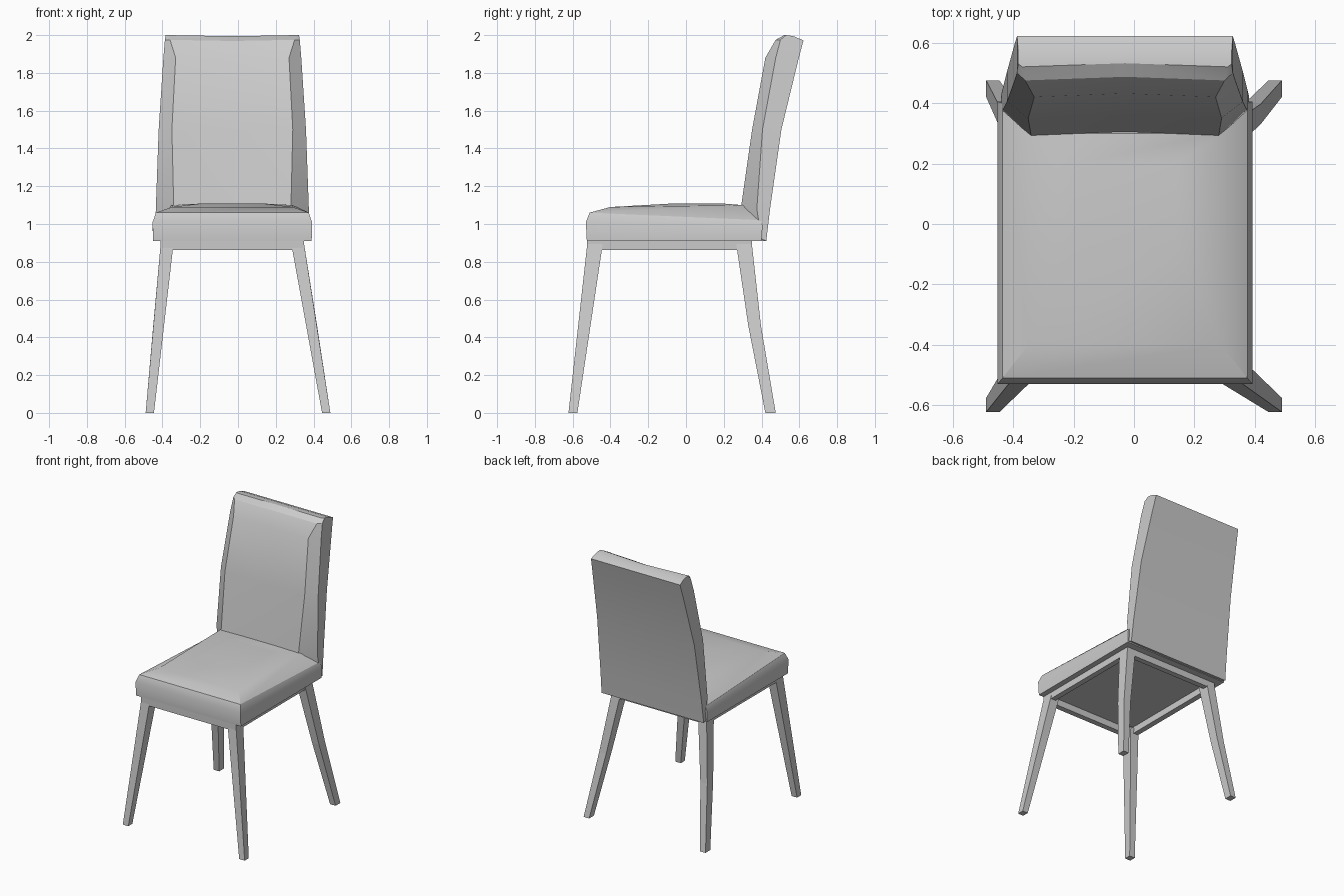
import bpy
import bmesh
import math

old = bpy.data.objects.get("Cube")
if old:
    bpy.data.objects.remove(old, do_unlink=True)

CX = -0.03  # centre line of the upholstery and frame

grey = bpy.data.materials.new("plain grey")
grey.use_nodes = True
colour = (0.6, 0.6, 0.6, 1)
grey.diffuse_color = colour
grey.node_tree.nodes["Principled BSDF"].inputs["Base Color"].default_value = colour


def loft(name, rings, smooth=None):
    """Skin a stack of equal-sized closed rings and cap both ends."""
    bm = bmesh.new()
    rows = [[bm.verts.new(p) for p in ring] for ring in rings]
    for a, b in zip(rows, rows[1:]):
        for i in range(len(a)):
            j = (i + 1) % len(a)
            bm.faces.new((a[i], a[j], b[j], b[i]))
    bm.faces.new(rows[0][::-1])
    bm.faces.new(rows[-1])
    bmesh.ops.recalc_face_normals(bm, faces=bm.faces)
    mesh = bpy.data.meshes.new(name)
    bm.to_mesh(mesh)
    bm.free()
    mesh.materials.append(grey)
    ob = bpy.data.objects.new(name, mesh)
    bpy.context.collection.objects.link(ob)
    if smooth:
        bpy.ops.object.select_all(action="DESELECT")
        ob.select_set(True)
        bpy.context.view_layer.objects.active = ob
        bpy.ops.object.shade_smooth_by_angle(angle=math.radians(smooth))
    return ob


def rect(x0, x1, y0, y1, z_front, z_rear=None):
    z_rear = z_front if z_rear is None else z_rear
    return [(x0, y0, z_front), (x1, y0, z_front), (x1, y1, z_rear), (x0, y1, z_rear)]


# Seat cushion: upright sides, rounded rim, low crown falling at the rear corners
loft("seat_cushion", [
    rect(-0.45, 0.39, -0.525, 0.40, 0.91),
    rect(-0.452, 0.392, -0.53, 0.405, 1.01, 0.99),
    rect(-0.435, 0.375, -0.51, 0.40, 1.06, 1.02),
    rect(-0.35, 0.29, -0.40, 0.30, 1.09, 1.10),
    rect(-0.20, 0.14, -0.08, 0.20, 1.108),
], smooth=30)


# Backrest: flat rear, chamfered front sides, slightly hollow front
def back_ring(half, inner, y_rear, z_rear, y_side, y_front, z_front, hollow=0.012):
    return [
        (CX - half, y_rear, z_rear), (CX, y_rear, z_rear), (CX + half, y_rear, z_rear),
        (CX + half, y_side, z_front), (CX + inner, y_front, z_front),
        (CX, y_front + hollow, z_front - hollow / 2),
        (CX - inner, y_front, z_front), (CX - half, y_side, z_front),
    ]


loft("backrest", [
    back_ring(0.41, 0.36, 0.425, 0.91, 0.40, 0.36, 0.92),
    back_ring(0.405, 0.31, 0.445, 1.08, 0.375, 0.29, 1.08),
    back_ring(0.39, 0.32, 0.505, 1.50, 0.405, 0.35, 1.50),
    back_ring(0.365, 0.30, 0.595, 1.87, 0.475, 0.42, 1.88),
    back_ring(0.357, 0.33, 0.622, 1.972, 0.50, 0.475, 1.975),
    back_ring(0.353, 0.34, 0.57, 1.994, 0.53, 0.52, 2.0),
], smooth=30)

# Apron: four rails below the seat
X0, X1, Y0, Y1, T = -0.41, 0.35, -0.525, 0.35, 0.04
for name, x0, x1, y0, y1 in (
    ("front_rail", X0, X1, Y0, Y0 + T),
    ("rear_rail", X0, X1, Y1 - T, Y1),
    ("right_rail", X0, X0 + T, Y0 + T, Y1 - T),
    ("left_rail", X1 - T, X1, Y0 + T, Y1 - T),
):
    loft(name, [rect(x0, x1, y0, y1, z) for z in (0.862, 0.915)])

# Splayed, tapered legs; the rear pair bends halfway down
for side, sign in (("right", -1), ("left", 1)):
    top = CX + sign * 0.345
    foot = sign * 0.467

    def leg_ring(t, width, y0, y1, z):
        x = top + (foot - top) * t
        return rect(x - width / 2, x + width / 2, y0, y1, z)

    loft("front_leg_" + side, [
        leg_ring(0, 0.068, -0.522, -0.44, 0.90),
        leg_ring(1, 0.044, -0.622, -0.575, 0),
    ])
    loft("rear_leg_" + side, [
        leg_ring(0, 0.068, 0.265, 0.348, 0.90),
        leg_ring(0.5, 0.056, 0.33, 0.397, 0.46),
        leg_ring(1, 0.044, 0.42, 0.475, 0),
    ])
